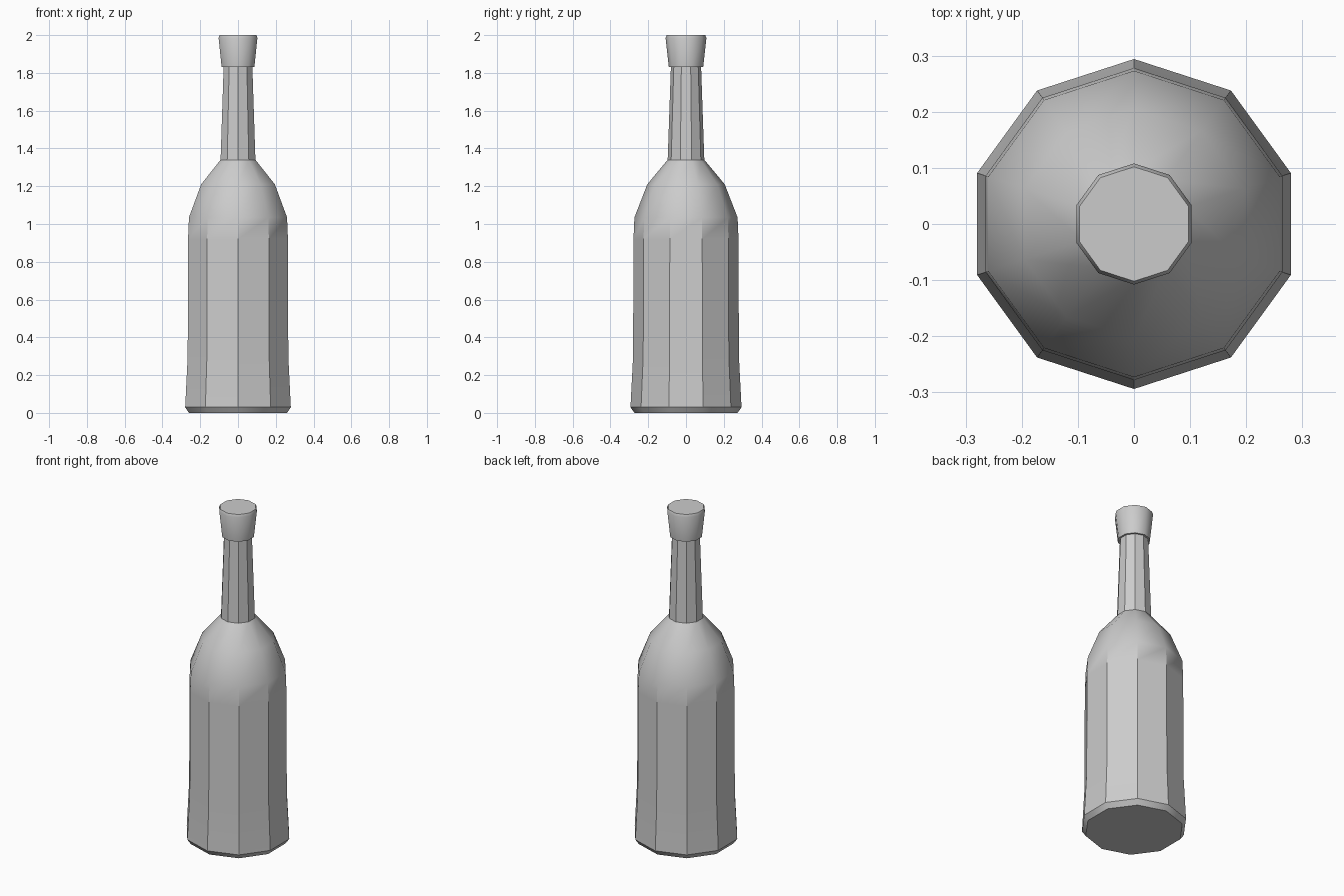
import bpy, bmesh
from math import radians, cos, sin, pi

if "Cube" in bpy.data.objects:
    bpy.data.objects.remove(bpy.data.objects["Cube"])

SIDES = 10


def lathe(name, profile, angle):
    """Closed ten-sided solid from (radius, z) points, a corner facing +y."""
    bm = bmesh.new()
    rings = []
    for r, z in profile:
        rings.append([bm.verts.new((r * cos(pi / 2 + 2 * pi * i / SIDES),
                                    r * sin(pi / 2 + 2 * pi * i / SIDES), z))
                      for i in range(SIDES)])
    for low, high in zip(rings, rings[1:]):
        for i in range(SIDES):
            j = (i + 1) % SIDES
            bm.faces.new((low[i], low[j], high[j], high[i]))
    bm.faces.new(rings[0][::-1])
    bm.faces.new(rings[-1])
    mesh = bpy.data.meshes.new(name)
    bm.to_mesh(mesh)
    bm.free()
    obj = bpy.data.objects.new(name, mesh)
    bpy.context.collection.objects.link(obj)
    bpy.ops.object.select_all(action='DESELECT')
    obj.select_set(True)
    bpy.context.view_layer.objects.active = obj
    bpy.ops.object.shade_smooth_by_angle(angle=radians(angle))
    return obj


# Body, rounded shoulder and tapering neck
lathe("bottle", [(0.273, 0), (0.294, 0.03), (0.28, 0.30), (0.278, 0.92),
                 (0.273, 1.035), (0.205, 1.21), (0.097, 1.34),
                 (0.08, 1.83)], 35)

# Flared stopper with a small top bevel
lathe("stopper", [(0.091, 1.83), (0.108, 1.985), (0.102, 2.0)], 37)
